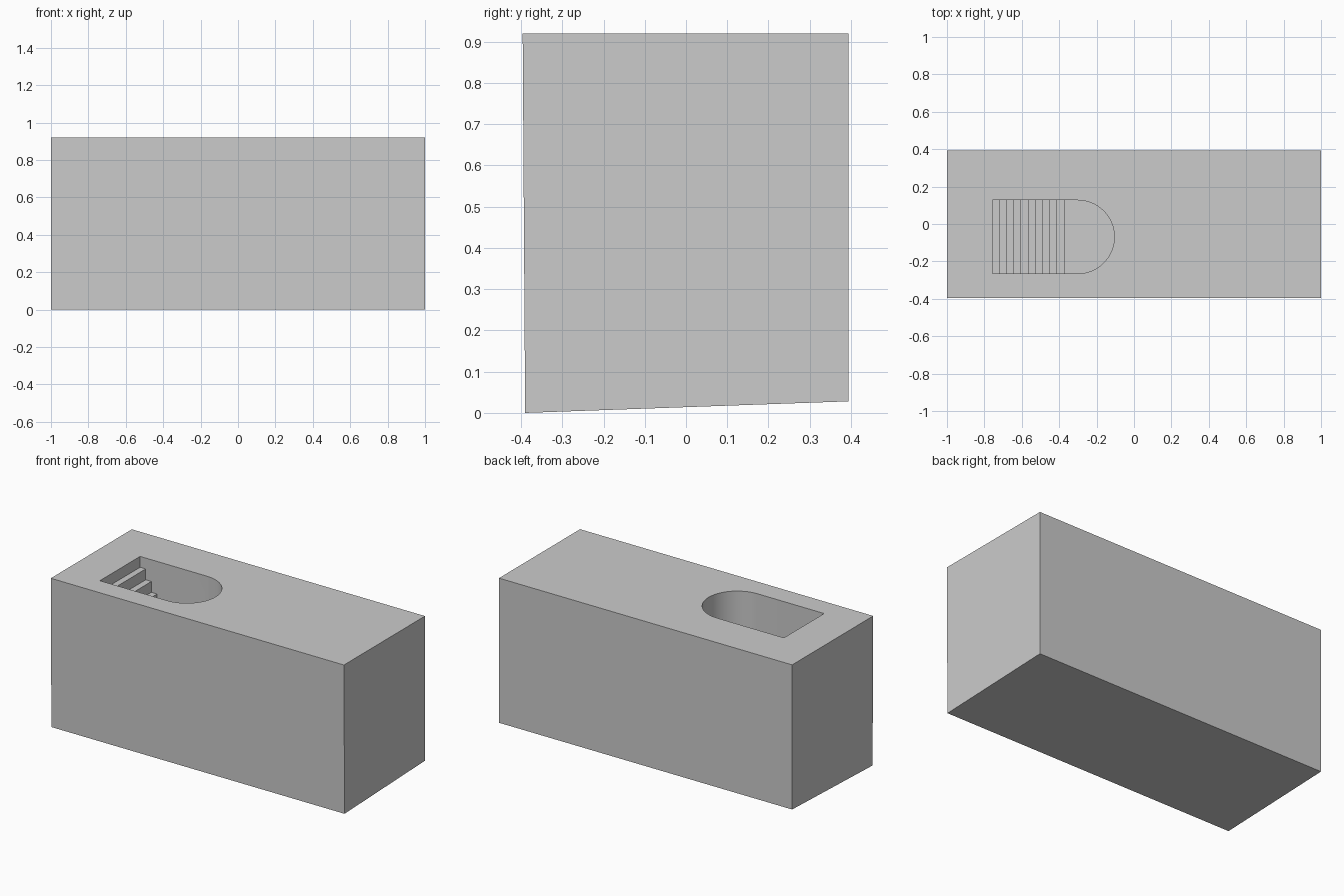
import bpy, bmesh, math

if "Cube" in bpy.data.objects:
    bpy.data.objects.remove(bpy.data.objects["Cube"])

TOP = 0.92
Y0, Y1 = -0.265, 0.127                 # pocket sides
YC, R = (Y0 + Y1) / 2, (Y1 - Y0) / 2
XC = -0.105 - R                        # centre of the round end
X0, TREAD, RISE, STEPS = -0.757, 0.0385, 0.067, 10


def make_object(name, bm):
    bmesh.ops.recalc_face_normals(bm, faces=bm.faces)
    mesh = bpy.data.meshes.new(name)
    bm.to_mesh(mesh)
    bm.free()
    ob = bpy.data.objects.new(name, mesh)
    bpy.context.collection.objects.link(ob)
    return ob


# block: side profile with sloping underside, extruded along x
bm = bmesh.new()
side = [(-0.39, 0), (0.394, 0.028), (0.394, TOP), (-0.396, TOP)]
face = bm.faces.new([bm.verts.new((-1, y, z)) for y, z in side])
ext = bmesh.ops.extrude_face_region(bm, geom=[face])
bmesh.ops.translate(bm, vec=(2, 0, 0),
                    verts=[v for v in ext["geom"] if isinstance(v, bmesh.types.BMVert)])
block = make_object("block", bm)

# cutter: stair profile on the straight part, half-round shaft at the end
profile = [(X0, 1.0)]
for k in range(STEPS + 1):
    z = TOP - (k + 1) * RISE
    x_end = X0 + (k + 1) * TREAD if k < STEPS else XC
    profile += [(X0 + k * TREAD, z), (x_end, z)]
floor_z = profile[-1][1]

bm = bmesh.new()
front = [bm.verts.new((x, Y0, z)) for x, z in profile + [(XC, 1.0)]]
back = [bm.verts.new((x, Y1, z)) for x, z in profile + [(XC, 1.0)]]
bm.faces.new(front)
bm.faces.new(back)
for i in range(len(front) - 3):
    bm.faces.new((front[i], front[i + 1], back[i + 1], back[i]))

N = 32
low, high = [front[-2]], [front[-1]]
for i in range(1, N):
    a = -math.pi / 2 + math.pi * i / N
    x, y = XC + R * math.cos(a), YC + R * math.sin(a)
    low.append(bm.verts.new((x, y, floor_z)))
    high.append(bm.verts.new((x, y, 1.0)))
low.append(back[-2])
high.append(back[-1])
for i in range(N):
    bm.faces.new((low[i], low[i + 1], high[i + 1], high[i]))
bm.faces.new([front[-3]] + low + [back[-3]])
bm.faces.new([front[0]] + high + [back[0]])
cutter = make_object("stairwell_cutter", bm)
cutter.hide_render = True
cutter.hide_set(True)

# carve the stairwell
mod = block.modifiers.new("stairwell", "BOOLEAN")
mod.operation = "DIFFERENCE"
mod.solver = "EXACT"
mod.object = cutter
bpy.context.view_layer.objects.active = block
block.select_set(True)
bpy.ops.object.modifier_apply(modifier=mod.name)
bpy.data.objects.remove(cutter)
bpy.ops.object.shade_smooth_by_angle(angle=math.radians(30))
